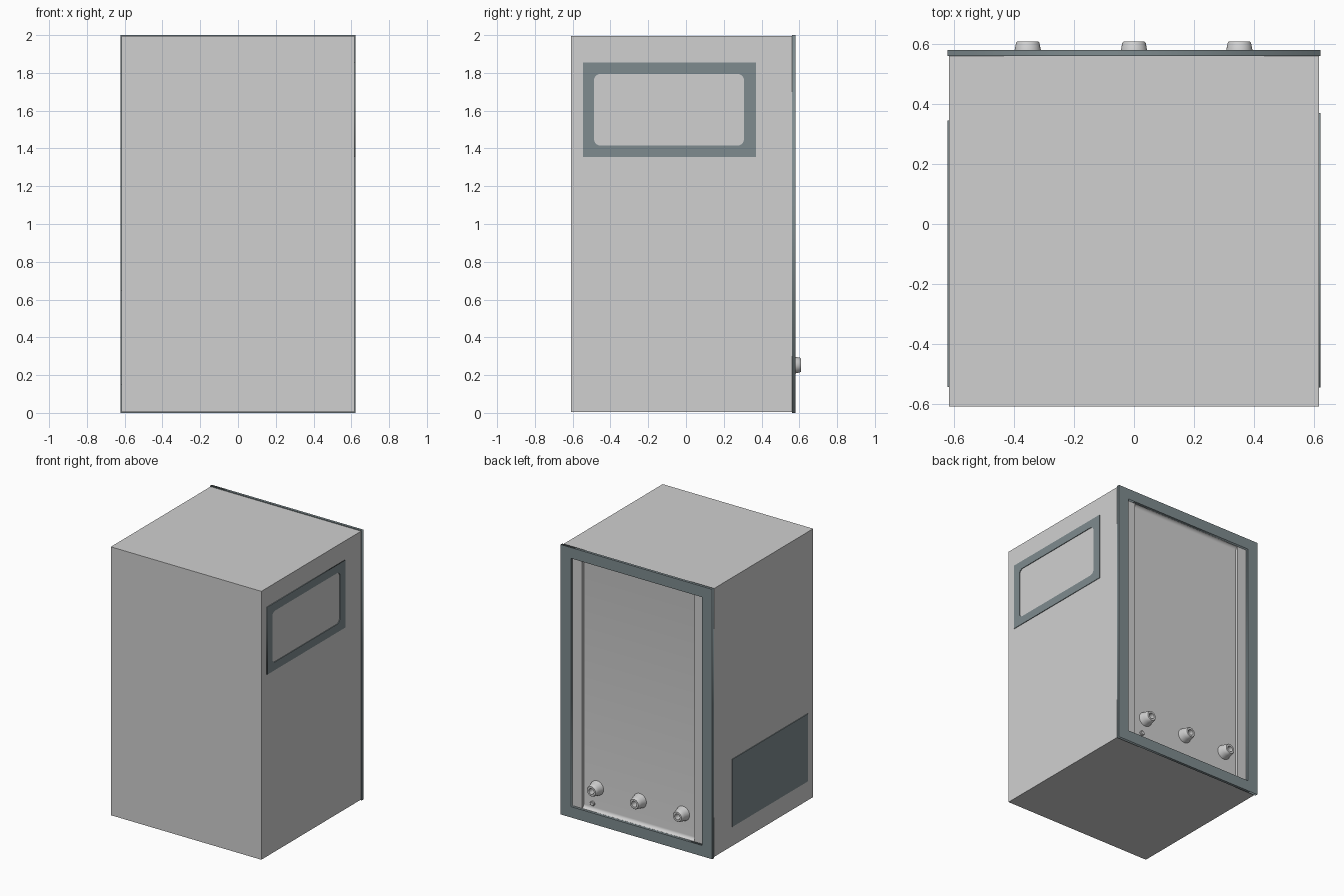
import bpy, bmesh, math
from mathutils import Matrix, Vector

cube = bpy.data.objects.get("Cube")
if cube:
    bpy.data.objects.remove(cube, do_unlink=True)


def material(name, rgb):
    mat = bpy.data.materials.new(name)
    mat.use_nodes = True
    mat.diffuse_color = (*rgb, 1)
    mat.node_tree.nodes["Principled BSDF"].inputs["Base Color"].default_value = (*rgb, 1)
    return mat


grey = material("light grey", (0.63, 0.63, 0.63))
slate = material("slate grey", (0.21, 0.26, 0.275))


def finish(name, bm, mat, smooth=False):
    bmesh.ops.recalc_face_normals(bm, faces=bm.faces)
    mesh = bpy.data.meshes.new(name)
    bm.to_mesh(mesh)
    bm.free()
    mesh.materials.append(mat)
    obj = bpy.data.objects.new(name, mesh)
    bpy.context.collection.objects.link(obj)
    if smooth:
        smooth_edges(obj)
    return obj


def smooth_edges(obj):
    bpy.ops.object.select_all(action='DESELECT')
    obj.select_set(True)
    bpy.context.view_layer.objects.active = obj
    bpy.ops.object.shade_smooth_by_angle(angle=math.radians(35))


def box_mesh(low, high):
    low, high = Vector(low), Vector(high)
    bm = bmesh.new()
    bmesh.ops.create_cube(bm, size=1, matrix=Matrix.Translation((low + high) / 2)
                          @ Matrix.Diagonal((*(high - low), 1)))
    return bm


def rectangle(u0, u1, v0, v1, radius=0, steps=6):
    """Outline of a rectangle, with rounded corners when a radius is given."""
    if not radius:
        return [(u0, v0), (u1, v0), (u1, v1), (u0, v1)]
    centres = [(u1 - radius, v1 - radius), (u0 + radius, v1 - radius),
               (u0 + radius, v0 + radius), (u1 - radius, v0 + radius)]
    points = []
    for i, (cu, cv) in enumerate(centres):
        for k in range(steps + 1):
            a = math.pi / 2 * (i + k / steps)
            points.append((cu + radius * math.cos(a), cv + radius * math.sin(a)))
    return points


def framed_plate(name, outlines, thickness, axes, centre, mat):
    """Plate filled between outlines, laid along the given u, v and normal axes."""
    curve = bpy.data.curves.new(name + "_outline", 'CURVE')
    curve.dimensions = '2D'
    curve.fill_mode = 'BOTH'
    curve.extrude = thickness / 2
    for points in outlines:
        spline = curve.splines.new('POLY')
        spline.points.add(len(points) - 1)
        for p, (u, v) in zip(spline.points, points):
            p.co = (u, v, 0, 1)
        spline.use_cyclic_u = True
    helper = bpy.data.objects.new(name + "_outline", curve)
    bpy.context.collection.objects.link(helper)
    graph = bpy.context.evaluated_depsgraph_get()
    bm = bmesh.new()
    bm.from_mesh(helper.evaluated_get(graph).to_mesh())
    bpy.data.objects.remove(helper, do_unlink=True)
    bmesh.ops.remove_doubles(bm, verts=bm.verts, dist=0.0001)
    turn = Matrix(axes).transposed().to_4x4()
    bm.transform(Matrix.Translation(centre) @ turn)
    return finish(name, bm, mat)


# Cabinet with a shallow back recess, curved at its top and bottom
W, BACK, PANEL = 0.617, 0.56, 0.54
cabinet = finish("cabinet", box_mesh((-W, -0.608, 0.006), (W, BACK, 1.995)), grey)
bm = box_mesh((-0.46, PANEL, 0.08), (0.46, 0.7, 1.92))
bends = [e for e in bm.edges if all(v.co.y < BACK for v in e.verts)
         and abs(e.verts[0].co.x - e.verts[1].co.x) > 0.1]
bmesh.ops.bevel(bm, geom=bends, offset=0.025, segments=6, profile=0.5, affect='EDGES')
cutter = finish("recess_cutter", bm, grey)
cutter.hide_render = True
cut = cabinet.modifiers.new("recess", 'BOOLEAN')
cut.object = cutter
cut.solver = 'EXACT'
bpy.context.view_layer.objects.active = cabinet
bpy.ops.object.modifier_apply(modifier=cut.name)
bpy.data.objects.remove(cutter, do_unlink=True)
smooth_edges(cabinet)

# Slate rim around the back opening
framed_plate("back_rim", [rectangle(-0.621, 0.621, 0, 2), rectangle(-0.538, 0.538, 0.08, 1.92)],
             0.02, ((-1, 0, 0), (0, 0, 1), (0, 1, 0)), (0, BACK + 0.01, 0), slate)

# Window surround on the left side
framed_plate("window_surround", [rectangle(-0.545, 0.37, 1.355, 1.855),
                                 rectangle(-0.487, 0.307, 1.415, 1.795, 0.035)],
             0.005, ((0, 1, 0), (0, 0, 1), (1, 0, 0)), (W + 0.0025, 0, 0), slate)

# Plain plate on the right side
finish("side_plate", box_mesh((-W - 0.005, -0.543, 0.15), (-W, 0.345, 0.65)), slate)


def turned_part(name, profile, x, z, mat):
    """Spin a (radius, y) profile around an axis pointing backwards."""
    bm = bmesh.new()
    verts = [bm.verts.new((r, y, 0)) for r, y in profile]
    edges = [bm.edges.new(pair) for pair in zip(verts, verts[1:])]
    bmesh.ops.spin(bm, geom=verts + edges, cent=(0, 0, 0), axis=(0, 1, 0),
                   angle=math.tau, steps=32, use_duplicate=False)
    bmesh.ops.remove_doubles(bm, verts=bm.verts, dist=0.0001)
    bm.transform(Matrix.Translation((x, 0, z)))
    return finish(name, bm, mat, smooth=True)


# Hollow tapered connectors and a small stud on the back panel
connector = [(0.054, PANEL - 0.002), (0.0435, 0.58), (0.039, 0.603), (0.035, 0.608),
             (0.021, 0.608), (0.021, 0.56), (0, 0.56)]
for side, x in (("right", -0.354), ("middle", 0), ("left", 0.351)):
    turned_part("connector_" + side, connector, x, 0.253, grey)
stud = [(0.017, PANEL - 0.002), (0.017, 0.55), (0.013, 0.554), (0, 0.554)]
turned_part("small_stud", stud, 0.385, 0.13, grey)
